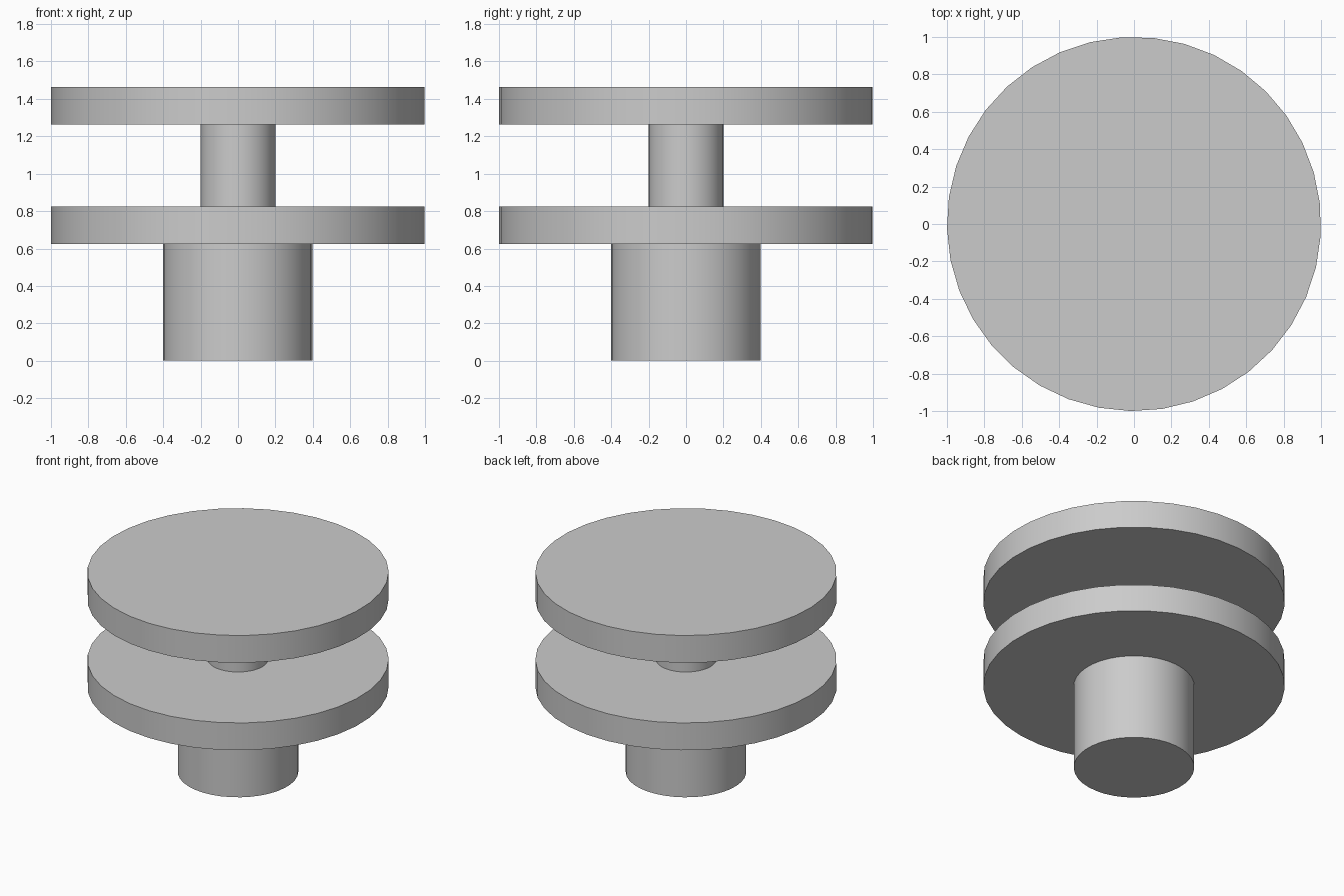
import bpy
import math

cube = bpy.data.objects.get("Cube")
if cube:
    bpy.data.objects.remove(cube, do_unlink=True)

grey = bpy.data.materials.new("light_grey")
grey.use_nodes = True
colour = (0.6, 0.6, 0.6, 1)
grey.diffuse_color = colour
grey.node_tree.nodes["Principled BSDF"].inputs["Base Color"].default_value = colour

SIDES = 37
FIRST_VERTEX = math.radians(-93.5)  # the primitive starts its ring at +y


def cylinder(name, radius, bottom, top):
    bpy.ops.mesh.primitive_cylinder_add(
        vertices=SIDES, radius=radius, depth=top - bottom,
        location=(0, 0, (bottom + top) / 2), rotation=(0, 0, FIRST_VERTEX))
    part = bpy.context.object
    part.name = name
    part.data.materials.append(grey)
    bpy.ops.object.shade_smooth_by_angle(angle=math.radians(30))


# Stacked from the ground up
cylinder("base_column", 0.4, 0, 0.624)
cylinder("lower_disc", 1, 0.624, 0.824)
cylinder("neck", 0.2, 0.824, 1.264)
cylinder("upper_disc", 1, 1.264, 1.464)
